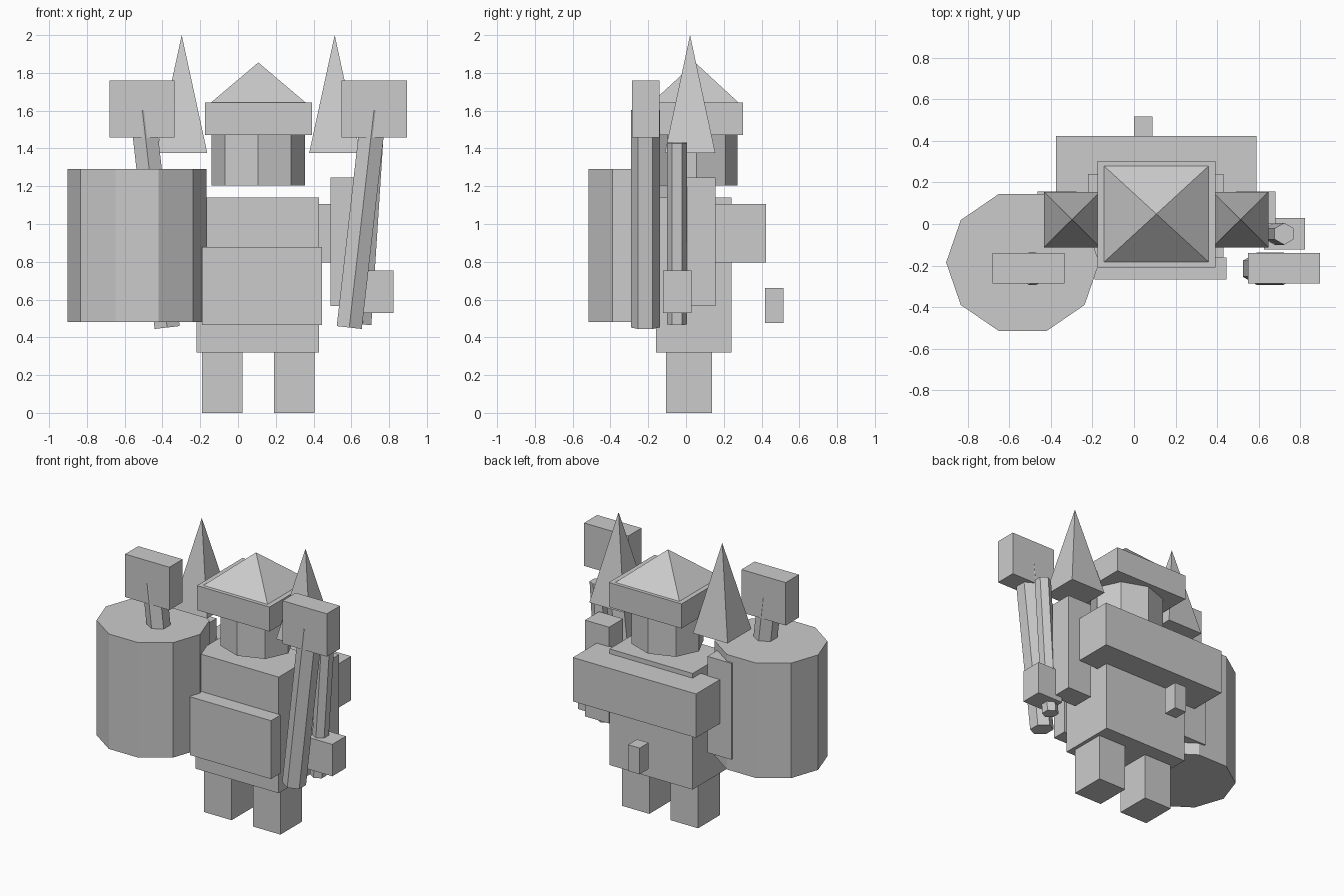
import bpy
import math
from mathutils import Vector, Matrix

if "Cube" in bpy.data.objects:
    bpy.data.objects.remove(bpy.data.objects["Cube"])

grey = bpy.data.materials.new("plain_grey")
grey.diffuse_color = (0.6, 0.6, 0.6, 1)
grey.use_nodes = True
grey.node_tree.nodes["Principled BSDF"].inputs["Base Color"].default_value = grey.diffuse_color
MID = 0.107  # the body's own mirror plane


def finish(obj, name):
    obj.name = name
    obj.data.materials.append(grey)
    return obj


def box(name, x, y, z):
    bpy.ops.mesh.primitive_cube_add(size=1)
    o = bpy.context.object
    o.data.transform(Matrix.Translation([(a + b) / 2 for a, b in (x, y, z)])
                     @ Matrix.Diagonal([b - a for a, b in (x, y, z)] + [1]))
    return finish(o, name)


def prism(name, sides, cx, cy, rx, ry, z0, z1):
    # upright prism with corners on the x axis
    bpy.ops.mesh.primitive_cylinder_add(vertices=sides, radius=1, depth=1)
    o = bpy.context.object
    o.data.transform(Matrix.Translation((cx, cy, (z0 + z1) / 2))
                     @ Matrix.Diagonal((rx, ry, z1 - z0, 1))
                     @ Matrix.Rotation(math.pi / 2, 4, 'Z'))
    return finish(o, name)


def pyramid(name, x, y, z):
    bpy.ops.mesh.primitive_cone_add(vertices=4, radius1=math.sqrt(0.5), radius2=0, depth=1)
    o = bpy.context.object
    o.data.transform(Matrix.Translation([(a + b) / 2 for a, b in (x, y, z)])
                     @ Matrix.Diagonal([b - a for a, b in (x, y, z)] + [1])
                     @ Matrix.Rotation(math.pi / 4, 4, 'Z'))
    return finish(o, name)


def rod(name, bottom, top, r):
    # six-sided rod leaning in the x-z plane, corners facing front and back
    a, b = Vector(bottom), Vector(top)
    d = b - a
    bpy.ops.mesh.primitive_cylinder_add(vertices=6, radius=r, depth=d.length)
    o = bpy.context.object
    o.data.transform(Matrix.Translation((a + b) / 2)
                     @ Matrix.Rotation(math.atan2(d.x, d.z), 4, 'Y'))
    return finish(o, name)


# Body
box("torso", (-0.22, 0.43), (-0.16, 0.24), (0.32, 1.14))
box("belly_plate", (-0.19, 0.445), (-0.267, -0.16), (0.465, 0.877))
box("back_pack", (-0.375, 0.588), (0.15, 0.423), (0.797, 1.107))
box("tail_block", (0.0, 0.09), (0.417, 0.517), (0.475, 0.66))

# Head and hat
prism("head", 8, MID, 0.055, 0.247, 0.217, 1.205, 1.47)
box("hat_brim", (-0.176, 0.392), (-0.208, 0.302), (1.47, 1.643))
pyramid("hat_top", (-0.143, 0.358), (-0.182, 0.278), (1.643, 1.855))

# Paired parts
for side, s in (("left", -1), ("right", 1)):
    def span(a, b):
        return sorted((MID + s * a, MID + s * b))
    box(side + "_leg", span(0.083, 0.298), (-0.105, 0.138), (0, 0.32))
    box(side + "_arm", span(0.384, 0.572), (0.0, 0.157), (0.565, 1.245))
    pyramid(side + "_shoulder_spike", span(0.27, 0.54), (-0.112, 0.155), (1.377, 2.0))
    rod(side + "_hammer_handle", (MID + s * 0.482, -0.215, 0.452),
        (MID + s * 0.613, -0.215, 1.603), 0.077)
    box(side + "_hammer_head", span(0.442, 0.788), (-0.287, -0.14), (1.457, 1.76))

# Barrel on one side, spare rod and hand on the other
prism("barrel", 10, -0.535, -0.185, 0.368, 0.347, 0.48, 1.292)
rod("side_rod", (0.66, -0.047, 0.468), (0.722, -0.047, 1.43), 0.053)
box("right_hand", (0.625, 0.822), (-0.122, 0.03), (0.53, 0.755))
